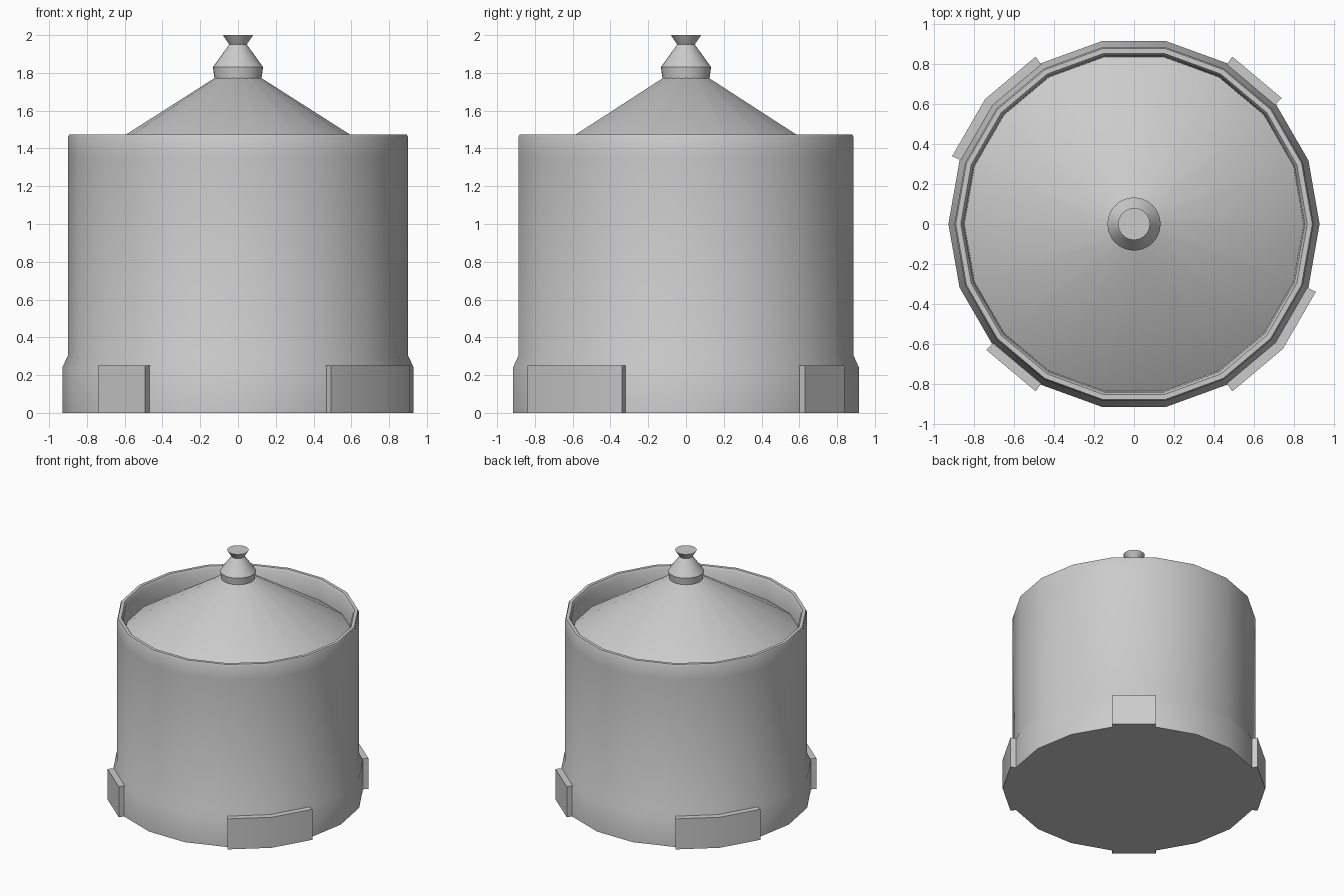
import bpy, bmesh
from math import radians, cos, sin

if "Cube" in bpy.data.objects:
    bpy.data.objects.remove(bpy.data.objects["Cube"])


def finish(bm, name, angle):
    bmesh.ops.recalc_face_normals(bm, faces=bm.faces)
    me = bpy.data.meshes.new(name)
    bm.to_mesh(me)
    bm.free()
    ob = bpy.data.objects.new(name, me)
    bpy.context.collection.objects.link(ob)
    bpy.ops.object.select_all(action='DESELECT')
    bpy.context.view_layer.objects.active = ob
    ob.select_set(True)
    bpy.ops.object.shade_smooth_by_angle(angle=radians(angle))
    return ob


def lathe(name, profile, sides, angle=50):
    """Revolve (radius, z) points; the open ends are capped."""
    bm = bmesh.new()
    rings = [[bm.verts.new((r * cos(radians(360 * i / sides)),
                            r * sin(radians(360 * i / sides)), z))
              for i in range(sides)] for r, z in profile]
    for a, b in zip(rings, rings[1:]):
        for i in range(sides):
            j = (i + 1) % sides
            bm.faces.new((a[i], a[j], b[j], b[i]))
    bm.faces.new(rings[0])
    bm.faces.new(rings[-1])
    return finish(bm, name, angle)


def polar(r, deg):
    return r * cos(radians(deg)), r * sin(radians(deg))


def pad(name, start, end):
    """Raised pad following the base facets between two corner angles."""
    R, t, h = 0.93, 0.043, 0.25

    def shifted(deg, normal):
        (x, y), (u, v) = polar(R, deg), polar(t, normal)
        return x + u, y + v

    outer = [shifted(start, start + 10)]
    outer += [polar(R + t / cos(radians(10)), a) for a in range(start + 20, end, 20)]
    outer += [shifted(end, end - 10)]
    inner = [polar(0.88, a) for a in range(end, start - 1, -20)]
    bm = bmesh.new()
    face = bm.faces.new([bm.verts.new((x, y, 0)) for x, y in outer + inner])
    ext = bmesh.ops.extrude_face_region(bm, geom=[face])['geom']
    for v in ext:
        if isinstance(v, bmesh.types.BMVert):
            v.co.z = h
    return finish(bm, name, 40)


# Drum with flared base, raised rim and sunken conical roof
lathe("drum_body", [(0.93, 0), (0.93, 0.24), (0.90, 0.305), (0.90, 1.35),
                    (0.90, 1.46), (0.893, 1.475), (0.868, 1.475), (0.855, 1.455),
                    (0.85, 1.31), (0.12, 1.775)], 18)

# Turned finial on the roof
lathe("roof_finial", [(0.122, 1.75), (0.124, 1.77), (0.133, 1.83),
                      (0.047, 1.95), (0.08, 2.0)], 32, 35)

# Pads around the base: two single-facet, two double-facet
for name, a, b in (("back_right_pad", 40, 60), ("back_left_pad", 120, 160),
                   ("front_left_pad", 220, 240), ("front_right_pad", 300, 340)):
    pad(name, a, b)
